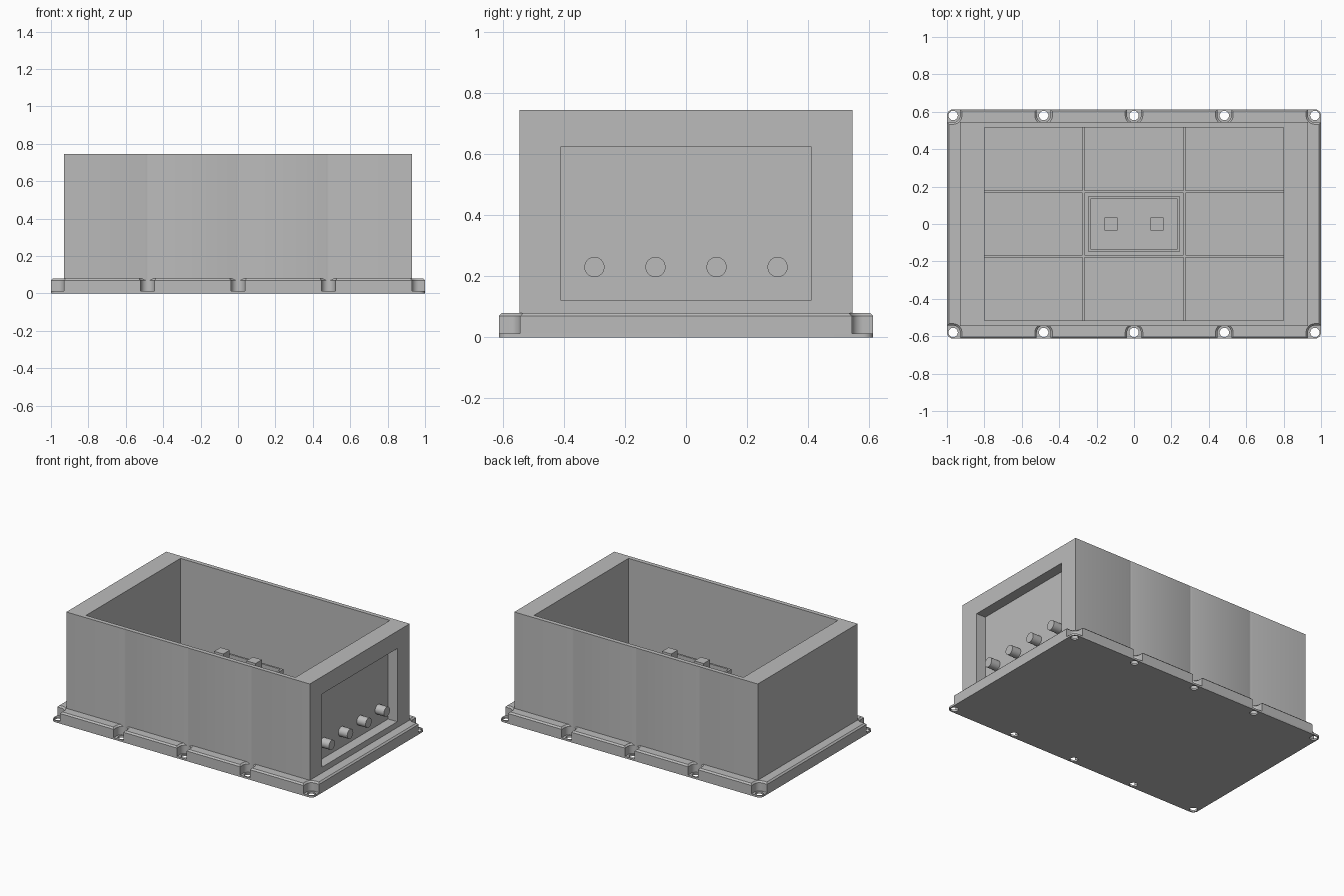
import bpy, bmesh
from math import pi, sin, cos, acos, radians
from mathutils import Matrix

old = bpy.data.objects.get("Cube")
if old:
    bpy.data.objects.remove(old, do_unlink=True)

grey = bpy.data.materials.new("Plain grey")
grey.use_nodes = True
colour = (0.5, 0.5, 0.5, 1)
grey.diffuse_color = colour
grey.node_tree.nodes["Principled BSDF"].inputs["Base Color"].default_value = colour

HX, HY = 0.967, 0.58            # corner screw positions
MIDS = (-0.483, 0, 0.483)       # screws along the long sides
EAR, NOTCH, HOLE = 0.033, 0.037, 0.025
BOX_X, BOX_Y, TOP = 0.93, 0.545, 0.745
PLATE, FLANGE, CHAMFER = 0.013, 0.08, 0.01


def finish(name, bm):
    bmesh.ops.recalc_face_normals(bm, faces=bm.faces)
    mesh = bpy.data.meshes.new(name)
    bm.to_mesh(mesh)
    bm.free()
    mesh.materials.append(grey)
    ob = bpy.data.objects.new(name, mesh)
    bpy.context.collection.objects.link(ob)
    return ob


def block(name, x, y, z):
    """Box from (min, max) pairs."""
    bm = bmesh.new()
    size = [b - a for a, b in (x, y, z)]
    mid = [(a + b) / 2 for a, b in (x, y, z)]
    bmesh.ops.create_cube(bm, size=1, matrix=Matrix.Translation(mid) @ Matrix.Diagonal((*size, 1)))
    return finish(name, bm)


def rod(name, centre, radius, length, turn=Matrix()):
    bm = bmesh.new()
    bmesh.ops.create_cone(bm, cap_ends=True, segments=32, radius1=radius, radius2=radius,
                          depth=length, matrix=Matrix.Translation(centre) @ turn)
    return finish(name, bm)


def loft(name, layers):
    """Skin matching outlines, given as (points, z), into a capped solid."""
    bm = bmesh.new()
    rings = [[bm.verts.new((x, y, z)) for x, y in pts] for pts, z in layers]
    n = len(rings[0])
    for a, b in zip(rings, rings[1:]):
        for i in range(n):
            j = (i + 1) % n
            bm.faces.new((a[i], a[j], b[j], b[i]))
    bm.faces.new(rings[0])
    bm.faces.new(rings[-1])
    return finish(name, bm)


def arc(cx, cy, r, start, end, steps=12):
    angles = [start + (end - start) * i / steps for i in range(steps + 1)]
    return [(cx + r * cos(a), cy + r * sin(a)) for a in angles]


def both_halves(front):
    """Complete an outline from its front half by half a turn."""
    return front + [(-x, -y) for x, y in front]


def cut(target, cutters):
    bpy.context.view_layer.objects.active = target
    for c in cutters:
        c.hide_render = True
        mod = target.modifiers.new("cut", 'BOOLEAN')
        mod.operation = 'DIFFERENCE'
        mod.solver = 'EXACT'
        mod.object = c
        bpy.ops.object.modifier_apply(modifier=mod.name)
        bpy.data.objects.remove(c, do_unlink=True)


def smooth(ob):
    bpy.ops.object.select_all(action='DESELECT')
    ob.select_set(True)
    bpy.context.view_layer.objects.active = ob
    bpy.ops.object.shade_smooth_by_angle(angle=radians(30))


# Thin base plate with rounded corners and screw holes
corners = both_halves(arc(-HX, -HY, EAR, pi, 1.5 * pi, 8) + arc(HX, -HY, EAR, 1.5 * pi, 2 * pi, 8))
plate = loft("base_plate", [(corners, 0), (corners, PLATE)])
screws = [(x, y) for x in (-HX, *MIDS, HX) for y in (-HY, HY)]
cut(plate, [rod("hole", (x, y, 0), HOLE, 0.1) for x, y in screws])
smooth(plate)


# Flange with a notch round every screw and a chamfered top
def flange_outline(d):
    r, ex, ey = NOTCH + d, HX + EAR - d, HY + EAR - d
    pts = [(-ex, -HY + r)] + arc(-HX, -HY, r, pi / 2, 0) + [(-HX + r, -ey)]
    for x in MIDS:
        pts += [(x - r, -ey)] + arc(x, -HY, r, pi, 0, 16) + [(x + r, -ey)]
    pts += [(HX - r, -ey)] + arc(HX, -HY, r, pi, pi / 2) + [(ex, -HY + r)]
    return both_halves(pts)


smooth(loft("flange", [(flange_outline(0), PLATE), (flange_outline(0), FLANGE - CHAMFER),
                       (flange_outline(CHAMFER), FLANGE)]))

# Open box with shallow scallops above the side screws
half = acos((HY - BOX_Y) / NOTCH)
front = [(-BOX_X, -BOX_Y)]
for x in MIDS:
    front += arc(x, -HY, NOTCH, pi / 2 + half, pi / 2 - half, 6)
front += [(BOX_X, -BOX_Y)]
walls = both_halves(front)
box = loft("box_walls", [(walls, PLATE), (walls, TOP)])
cut(box, [block("cavity", (-0.8, 0.8), (-0.515, 0.515), (FLANGE, 1)),
          block("recess", (0.86, 1), (-0.41, 0.41), (0.12, 0.625))])
smooth(box)

# Knobs in the side recess
for i in range(4):
    smooth(rod(f"knob_{i + 1}", (0.89, -0.3 + 0.2 * i, 0.23), 0.033, 0.075,
               Matrix.Rotation(pi / 2, 4, 'Y')))

# Low ribs dividing the floor
for side, s in (("left", 1), ("right", -1)):
    block(f"cross_rib_{side}", (s * 0.27 - 0.006, s * 0.27 + 0.006), (-0.515, 0.515), (0.07, 0.12))
for side, s in (("back", 1), ("front", -1)):
    block(f"long_rib_{side}", (-0.8, 0.8), (s * 0.172 - 0.006, s * 0.172 + 0.006), (0.07, 0.12))

# Central pedestal with a shallow tray and two square posts
pedestal = block("pedestal", (-0.245, 0.245), (-0.147, 0.147), (0.07, 0.4))
cut(pedestal, [block("tray", (-0.232, 0.232), (-0.134, 0.134), (0.36, 0.6))])
for side, s in (("left", 1), ("right", -1)):
    block(f"post_{side}", (s * 0.123 - 0.035, s * 0.123 + 0.035), (-0.035, 0.035), (0.35, 0.485))
